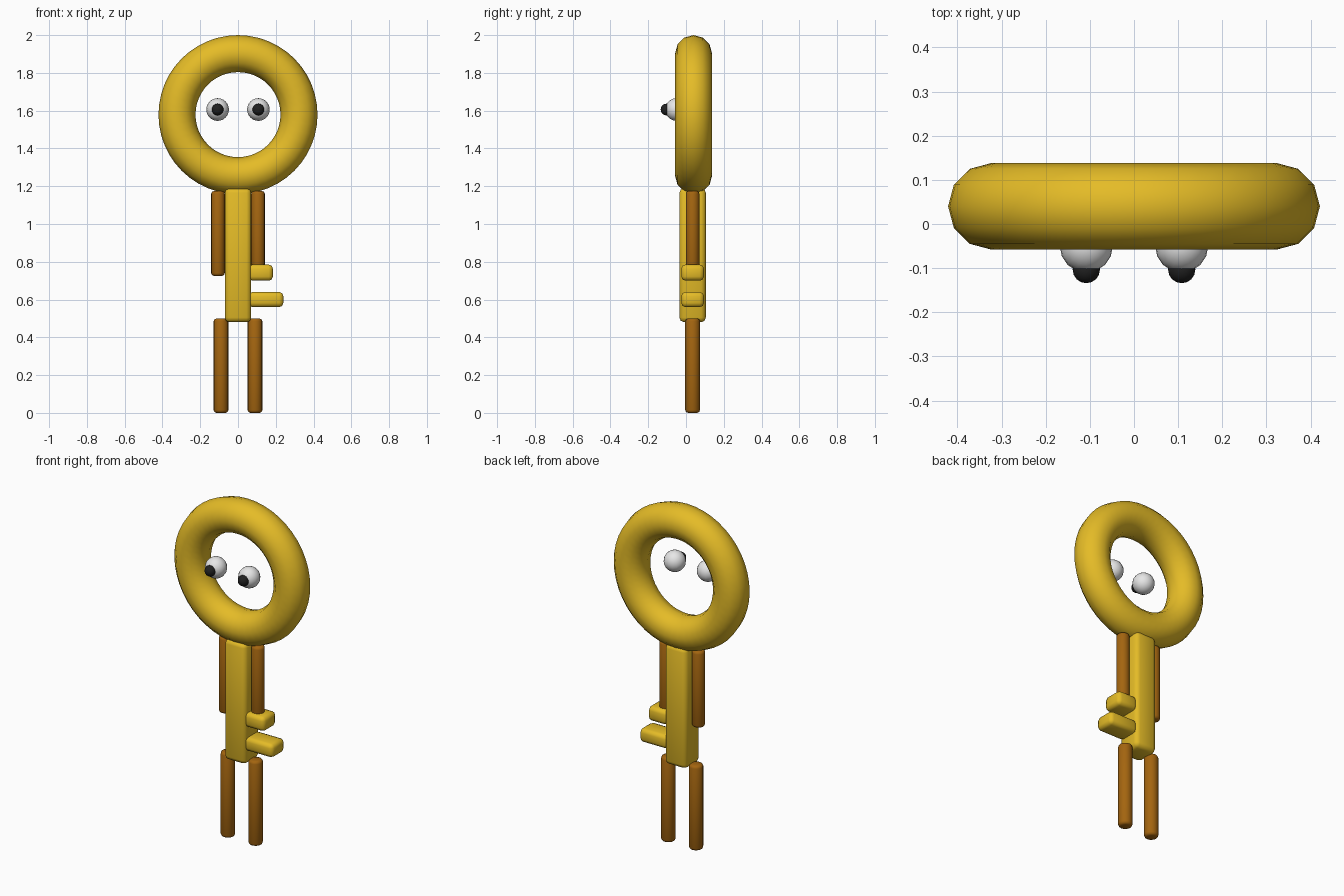
import bpy
import math

cube = bpy.data.objects.get("Cube")
if cube:
    bpy.data.objects.remove(cube, do_unlink=True)


def material(name, rgb):
    mat = bpy.data.materials.new(name)
    mat.use_nodes = True
    mat.diffuse_color = (*rgb, 1)
    bsdf = next(n for n in mat.node_tree.nodes if n.type == 'BSDF_PRINCIPLED')
    bsdf.inputs["Base Color"].default_value = (*rgb, 1)
    return mat


gold = material("gold", (0.78, 0.5, 0.02))
brown = material("brown", (0.37, 0.13, 0.005))
white = material("eye white", (0.8, 0.8, 0.8))
black = material("pupil black", (0.015, 0.015, 0.015))


def finish(name, mat, bevel=0, segments=2, angle=50):
    """Name and colour the active object, round its edges and smooth it."""
    obj = bpy.context.object
    obj.name = name
    obj.data.materials.append(mat)
    if bevel:
        mod = obj.modifiers.new("rounded edges", 'BEVEL')
        mod.width = bevel
        mod.segments = segments
        mod.limit_method = 'ANGLE'
        mod.angle_limit = math.radians(40)
        bpy.ops.object.modifier_apply(modifier=mod.name)
    bpy.ops.object.shade_smooth_by_angle(angle=math.radians(angle))
    return obj


def box(name, low, high, mat, bevel):
    centre = [(a + b) / 2 for a, b in zip(low, high)]
    bpy.ops.mesh.primitive_cube_add(size=1, location=centre)
    bpy.context.object.scale = [b - a for a, b in zip(low, high)]
    bpy.ops.object.transform_apply(location=False, rotation=False, scale=True)
    return finish(name, mat, bevel)


def rod(name, x, bottom, top, radius):
    bpy.ops.mesh.primitive_cylinder_add(
        vertices=16, radius=radius, depth=top - bottom,
        location=(x, 0.035, (bottom + top) / 2))
    return finish(name, brown, 0.015)


def ball(name, location, radius, mat):
    bpy.ops.mesh.primitive_uv_sphere_add(
        segments=16, ring_count=12, radius=radius, location=location)
    return finish(name, mat)


# Ring-shaped head
bpy.ops.mesh.primitive_torus_add(
    major_radius=0.323, minor_radius=0.098, major_segments=48, minor_segments=12,
    location=(0, 0.04, 1.579), rotation=(math.pi / 2, 0, 0))
finish("ring_head", gold)

# Shaft and its two teeth
box("shaft", (-0.07, -0.035, 0.48), (0.07, 0.105, 1.19), gold, 0.025)
box("upper_tooth", (0.055, -0.025, 0.70), (0.185, 0.095, 0.785), gold, 0.022)
box("lower_tooth", (0.055, -0.025, 0.56), (0.24, 0.095, 0.64), gold, 0.022)

# Paired limbs and eyes
for side, s in (("left", 1), ("right", -1)):
    rod(side + "_arm", s * 0.106, 0.725, 1.175, 0.036)
    rod(side + "_leg", s * 0.09, 0, 0.5, 0.039)
    ball(side + "_eye", (s * 0.108, -0.05, 1.606), 0.06, white)
    ball(side + "_pupil", (s * 0.108, -0.103, 1.606), 0.031, black)
